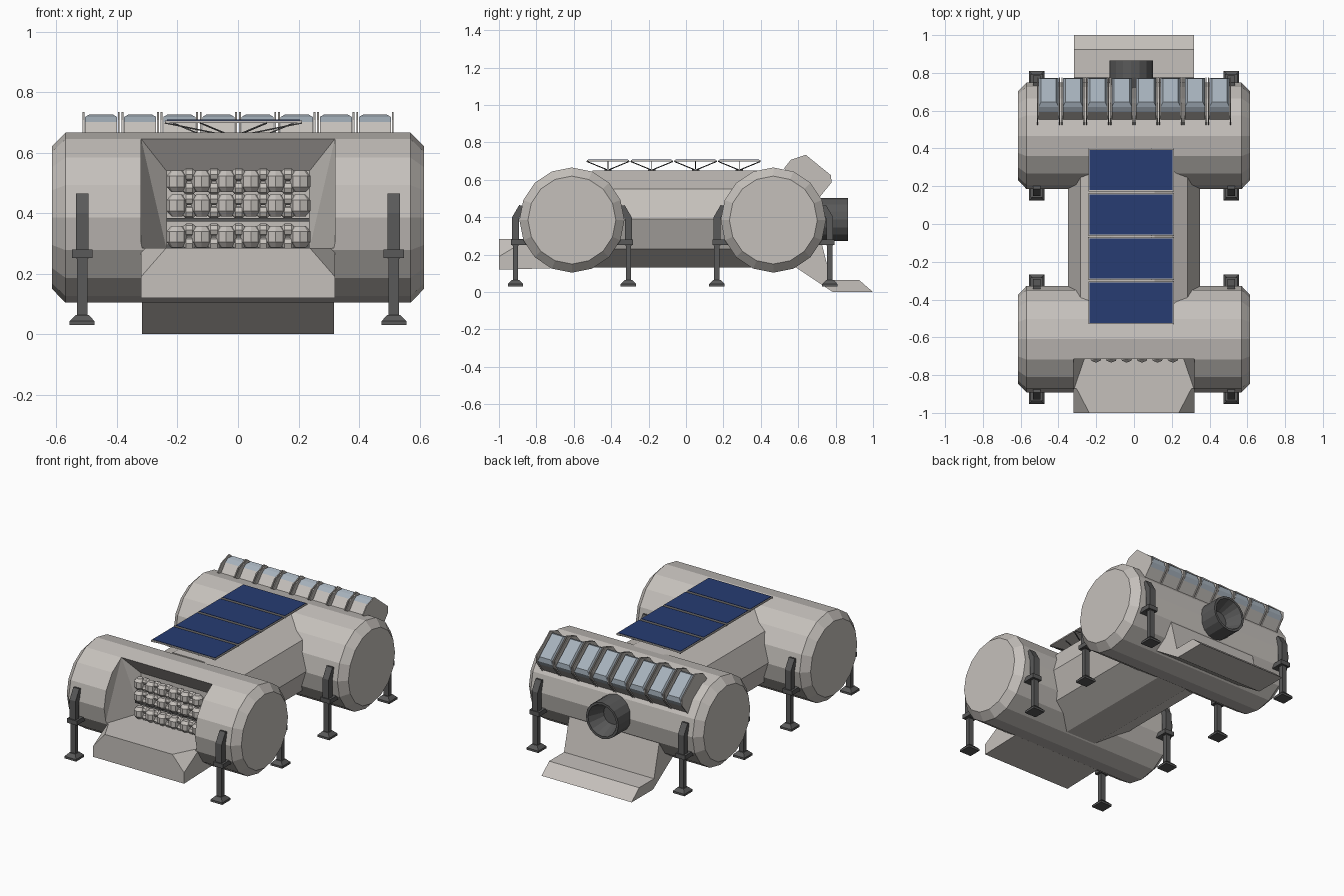
import bpy, bmesh, math
from mathutils import Vector

if "Cube" in bpy.data.objects:
    bpy.data.objects.remove(bpy.data.objects["Cube"])


def mat(name, r, g, b):
    m = bpy.data.materials.new(name)
    m.diffuse_color = (r, g, b, 1)
    m.use_nodes = True
    m.node_tree.nodes["Principled BSDF"].inputs["Base Color"].default_value = m.diffuse_color
    return m


HULL = mat("hull_grey", 0.56, 0.53, 0.50)
DARK = mat("dark_metal", 0.10, 0.10, 0.10)
BLUE = mat("solar_blue", 0.02, 0.045, 0.17)
GLASS = mat("window_glass", 0.38, 0.44, 0.50)


def build(name, parts, material):
    """Each part is a list of rings of points, skinned in order and capped."""
    bm = bmesh.new()
    for rings in parts:
        vs = [[bm.verts.new(p) for p in ring] for ring in rings]
        n = len(vs[0])
        for a, b in zip(vs, vs[1:]):
            for i in range(n):
                bm.faces.new((a[i], a[(i + 1) % n], b[(i + 1) % n], b[i]))
        bm.faces.new(vs[0])
        bm.faces.new(vs[-1])
    return finish(name, bm, material)


def finish(name, bm, material):
    bmesh.ops.recalc_face_normals(bm, faces=bm.faces)
    me = bpy.data.meshes.new(name)
    bm.to_mesh(me)
    bm.free()
    me.materials.append(material)
    ob = bpy.data.objects.new(name, me)
    bpy.context.collection.objects.link(ob)
    return ob


def prism_x(profile, x0, x1):
    return [[(x, y, z) for y, z in profile] for x in (x0, x1)]


def rect(cx, cy, z, hx, hy):
    return [(cx - hx, cy - hy, z), (cx + hx, cy - hy, z), (cx + hx, cy + hy, z), (cx - hx, cy + hy, z)]


def box(x0, x1, y0, y1, z0, z1):
    c = ((x0 + x1) / 2, (y0 + y1) / 2)
    h = ((x1 - x0) / 2, (y1 - y0) / 2)
    return [rect(*c, z, *h) for z in (z0, z1)]


def circle_x(x, cy, cz, r, n=16):
    return [(x, cy + r * math.cos(2 * math.pi * i / n), cz + r * math.sin(2 * math.pi * i / n)) for i in range(n)]


def circle_y(cx, y, cz, rx, rz, n):
    return [(cx + rx * math.cos(2 * math.pi * i / n), y, cz + rz * math.sin(2 * math.pi * i / n)) for i in range(n)]


def rod(a, b, r=0.003):
    a, b = Vector(a), Vector(b)
    d = (b - a).normalized()
    u = d.orthogonal().normalized() * r
    v = d.cross(u)
    return [[p + u, p + v, p - u, p - v] for p in (a, b)]


CZ, FRONT, REAR, OFF = 0.385, -0.61, 0.467, -0.015

# Two cross modules with bevelled ends
mods = {}
for label, cy in (("front", FRONT), ("rear", REAR)):
    rings = [circle_x(x, cy, CZ, r) for x, r in ((-0.615, 0.235), (-0.57, 0.281), (0.57, 0.281), (0.615, 0.235))]
    mods[label] = build(label + "_module", [rings], HULL)

# Connecting module
build("connecting_module", [[circle_y(0, y, 0.39, 0.35, 0.273, 10) for y in (-0.5, 0.42)]], HULL)

# Cargo bay recess cut into the front module
bm = bmesh.new()
for s in (-1, 1):
    for p in ((0.32, -1.1, 0.285), (0.32, -1.1, 0.645), (0.32, -0.88, 0.285), (0.32, -0.716, 0.645),
              (0.237, -0.68, 0.59), (0.237, -0.64, 0.54), (0.237, -0.64, 0.285)):
        bm.verts.new((s * p[0], p[1], p[2]))
bmesh.ops.convex_hull(bm, input=bm.verts)
cutter = finish("bay_cutter", bm, HULL)
cutter.hide_render = True
bo = mods["front"].modifiers.new("bay", "BOOLEAN")
bo.operation, bo.solver, bo.object = "DIFFERENCE", "EXACT", cutter
bpy.context.view_layer.objects.active = mods["front"]
bpy.ops.object.modifier_apply(modifier="bay")
bpy.data.objects.remove(cutter)

# Front platform with clipped upper corners
bm = bmesh.new()
for s in (-1, 1):
    for p in ((0.32, -1, 0.12), (0.32, -1, 0.19), (0.237, -1, 0.285), (0.32, -0.84, 0.285),
              (0.32, -0.63, 0.285), (0.32, -0.63, 0.13)):
        bm.verts.new((s * p[0], p[1], p[2]))
bmesh.ops.convex_hull(bm, input=bm.verts)
bmesh.ops.dissolve_limit(bm, angle_limit=0.01, verts=bm.verts, edges=bm.edges)
finish("front_platform", bm, HULL)

# Stacked canisters in the bay, with small couplings between them
parts = []
for z, h in ((0.505, 0.036), (0.425, 0.036), (0.322, 0.036)):
    for i in range(6):
        cx = -0.202 + i * 0.0815
        parts.append([[(cx + r * math.cos(k * math.pi / 4), -0.70 + r * math.sin(k * math.pi / 4), z + dz)
                       for k in range(8)]
                      for dz, r in ((-h, 0.018), (-h * 0.5, 0.034), (h * 0.5, 0.034), (h, 0.018))])
        if i < 5:
            for dz in (0.022, -0.022):
                parts.append([circle_x(cx + d, -0.695, z + dz, r, 8)
                              for d, r in ((0.02, 0.012), (0.03, 0.021), (0.052, 0.021), (0.062, 0.012))])
build("canisters", parts, HULL)
build("canister_shelves", [box(-0.237, 0.237, -0.70, -0.63, z, z + 0.012) for z in (0.285, 0.372)], DARK)

# Legs: bracket, clamp, post and foot on both sides of each module
bracket = ((0.283, 0.25), (0.32, 0.25), (0.32, 0.40), (0.282, 0.465), (0.255, 0.46), (0.283, 0.39))
for label, cy in (("front", FRONT), ("rear", REAR)):
    for sx in (-1, 1):
        for sy in (-1, 1):
            x, y = sx * 0.515, cy + sy * 0.302
            ys = sorted((cy + sy * 0.24, cy + sy * 0.326))
            build(label + "_leg", [
                prism_x([(cy + sy * d, z) for d, z in bracket], x - 0.021, x + 0.021),
                box(x - 0.034, x + 0.034, *ys, 0.252, 0.28),
                box(x - 0.017, x + 0.017, y - 0.014, y + 0.014, 0.055, 0.26),
                [rect(x, y, z, h, h) for z, h in ((0.03, 0.041), (0.043, 0.041), (0.064, 0.021))],
            ], DARK)

# Rear ramp
ramp = ((0.56, 0.15), (0.785, 0), (1.0, 0), (0.925, 0.065), (0.775, 0.065), (0.722, 0.275), (0.6, 0.275))
build("rear_ramp", [prism_x(ramp, -0.317, 0.317)], HULL)

# Rear docking port, hollow with a tapered throat
port = ((0.70, 0.115), (0.865, 0.115), (0.865, 0.10), (0.765, 0.06))
build("docking_port", [[circle_y(OFF, y, 0.388, r, r, 16) for y, r in port]], DARK)

# Solar panels with frames and strut supports
x0, x1 = OFF - 0.226, OFF + 0.226
for i in range(4):
    yc = 0.285 - i * 0.234
    y0, y1 = yc - 0.112, yc + 0.112
    build("solar_frame", [box(x0, x1, y0, y1, 0.698, 0.706)], HULL)
    build("solar_panel", [box(x0 + 0.006, x1 - 0.006, y0 + 0.006, y1 - 0.006, 0.703, 0.709)], BLUE)
    base = (OFF, yc, 0.652)
    tips = [(x, y, 0.698) for x in (x0, OFF - 0.11, OFF + 0.11, x1) for y in (y0, y1)]
    struts = [rod(base, t) for t in tips]
    struts += [rod((OFF + s * 0.11, yc, 0.66), (OFF + s * 0.2, yc, 0.698)) for s in (-1, 1)]
    struts.append(box(OFF - 0.02, OFF + 0.02, yc - 0.02, yc + 0.02, 0.635, 0.655))
    build("solar_struts", struts, DARK)

# Row of tilted windows and divider plates along the rear module
N, T = (0.63, 0.777), (0.777, -0.63)


def tilt(t, n):
    return REAR + N[0] * n + T[0] * t, CZ + N[1] * n + T[1] * t


def tilted_ring(cx, n, hx, t0, t1):
    return [(cx + sx * hx, *tilt(t, n)) for sx, t in ((-1, t0), (1, t0), (1, t1), (-1, t1))]


for i in range(8):
    cx = -0.4525 + i * 0.1293
    build("window_base", [[tilted_ring(cx, n, 0.053, -0.1, 0.11) for n in (0.24, 0.325)]], HULL)
    build("window", [[tilted_ring(cx, 0.325, 0.053, -0.1, 0.11), tilted_ring(cx, 0.355, 0.053, -0.09, 0.105),
                      tilted_ring(cx, 0.377, 0.040, -0.075, 0.085)]], GLASS)
    plate = [tilt(t, n) for t, n in ((-0.13, 0.25), (-0.13, 0.31), (-0.085, 0.38), (0.09, 0.38), (0.115, 0.35), (0.115, 0.25))]
    build("window_divider", [prism_x(plate, cx + s * 0.0585 - 0.003, cx + s * 0.0585 + 0.003) for s in (-1, 1)], HULL)
